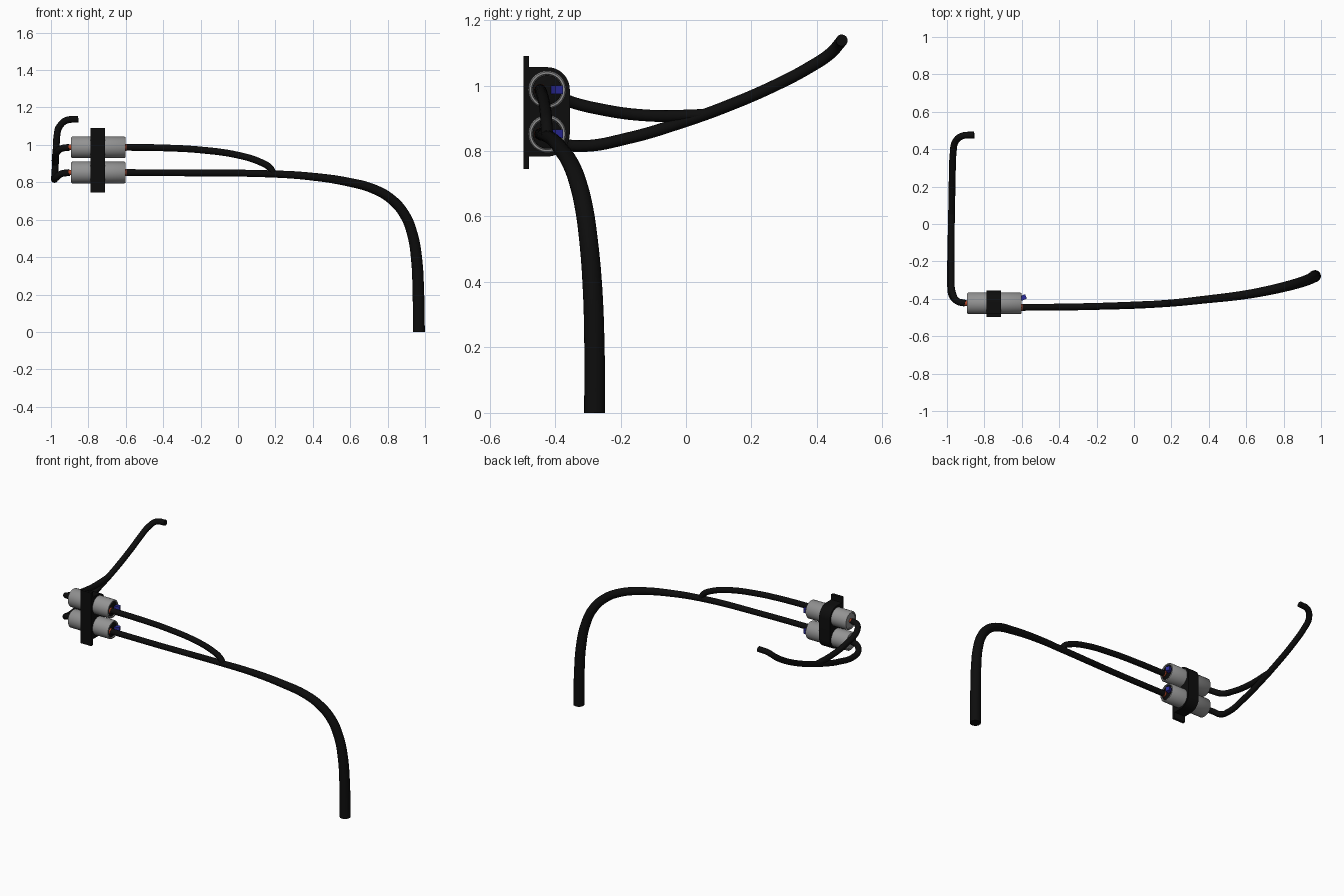
import bpy, bmesh, math
from mathutils import Vector, Matrix

if "Cube" in bpy.data.objects:
    bpy.data.objects.remove(bpy.data.objects["Cube"])

def mat(name, rgb):
    m = bpy.data.materials.new(name)
    m.diffuse_color = (*rgb, 1)
    m.use_nodes = True
    m.node_tree.nodes["Principled BSDF"].inputs["Base Color"].default_value = m.diffuse_color
    return m

BLACK = mat("black rubber", (0.004, 0.004, 0.004))
GREY = mat("grey metal", (0.29, 0.29, 0.29))
RED = mat("red fitting", (0.45, 0.06, 0.02))
BLUE = mat("blue plug", (0.025, 0.025, 0.33))

def finish(ob, angle=40):
    bpy.ops.object.select_all(action='DESELECT')
    ob.select_set(True)
    bpy.context.view_layer.objects.active = ob
    bpy.ops.object.shade_smooth_by_angle(angle=math.radians(angle))

def add_mesh(name, bm, mats):
    bmesh.ops.recalc_face_normals(bm, faces=bm.faces)
    me = bpy.data.meshes.new(name)
    bm.to_mesh(me)
    bm.free()
    ob = bpy.data.objects.new(name, me)
    bpy.context.collection.objects.link(ob)
    for m in mats:
        me.materials.append(m)
    return ob

def lathe_x(name, profile, y, z, m, seg=48):
    """Revolve (x, radius) points around an axis parallel to x; both ends are capped."""
    bm = bmesh.new()
    rings = []
    for x, r in profile:
        rings.append([bm.verts.new((x, y + r * math.cos(a), z + r * math.sin(a)))
                      for a in (2 * math.pi * i / seg for i in range(seg))])
    for a, b in zip(rings, rings[1:]):
        for i in range(seg):
            j = (i + 1) % seg
            bm.faces.new((a[i], a[j], b[j], b[i]))
    bm.faces.new(rings[0])
    bm.faces.new(rings[-1])
    ob = add_mesh(name, bm, [m])
    finish(ob)
    return ob

def hose(name, pts, depth=0.018):
    """Round hose through (x, y, z, relative radius) points."""
    cu = bpy.data.curves.new(name, 'CURVE')
    cu.dimensions = '3D'
    cu.bevel_depth = depth
    cu.bevel_resolution = 6
    cu.resolution_u = 10
    cu.use_fill_caps = True
    sp = cu.splines.new('BEZIER')
    sp.bezier_points.add(len(pts) - 1)
    for p, (x, y, z, r) in zip(sp.bezier_points, pts):
        p.co = (x, y, z)
        p.radius = r
        p.handle_left_type = p.handle_right_type = 'AUTO'
    cu.materials.append(BLACK)
    ob = bpy.data.objects.new(name, cu)
    bpy.context.collection.objects.link(ob)
    bpy.ops.object.select_all(action='DESELECT')
    ob.select_set(True)
    bpy.context.view_layer.objects.active = ob
    bpy.ops.object.convert(target='MESH')
    finish(bpy.context.object)

def box(name, lo, hi, m, rot=None):
    lo, hi = Vector(lo), Vector(hi)
    bm = bmesh.new()
    bmesh.ops.create_cube(bm, size=1)
    bmesh.ops.scale(bm, vec=hi - lo, verts=bm.verts)
    if rot:
        bmesh.ops.rotate(bm, matrix=rot, verts=bm.verts)
    bmesh.ops.translate(bm, vec=(lo + hi) / 2, verts=bm.verts)
    return add_mesh(name, bm, [m])

PY = -0.424                      # pump axis y
PUMPS = {"lower": 0.852, "upper": 0.987}
X0, X1, R = -0.892, -0.602, 0.058
OUT_Y = -0.446                   # outlet side y

for tag, z in PUMPS.items():
    # pump can: rounded rims, recessed right end
    lathe_x(tag + "_pump_can", [
        (X0 + 0.004, 0.045), (X0, 0.047), (X0, 0.053), (X0 + 0.006, R),
        (X1 - 0.006, R), (X1, 0.054), (X1, 0.048), (X1 - 0.012, 0.046)], PY, z, GREY)
    # black end cap inside the right rim
    lathe_x(tag + "_pump_end_cap", [(X1 - 0.014, 0.045), (X1 - 0.006, 0.045),
                                    (X1 - 0.003, 0.041)], PY, z, BLACK)
    # red fittings where the hoses join
    lathe_x(tag + "_inlet_fitting", [(X0 - 0.013, 0.014), (X0 + 0.01, 0.014)], PY, z, RED, 24)
    lathe_x(tag + "_outlet_fitting", [(X1 - 0.01, 0.0185), (X1 + 0.006, 0.0185)],
            OUT_Y, z, RED, 24)
    # blue electrical plug, slightly angled
    box(tag + "_plug", (-0.618, -0.408, z - 0.013), (-0.576, -0.382, z + 0.013), BLUE,
        Matrix.Rotation(math.radians(22), 3, 'Z'))

# clamp: loop around both pumps, flat against the mounting plate
BX0, BX1, BR = -0.788, -0.710, 0.069
zl, zu = PUMPS["lower"], PUMPS["upper"]
outline = [(-0.48, zl - BR)]
outline += [(PY + BR * math.cos(a), zl + BR * math.sin(a))
            for a in (math.radians(-90 + 7.5 * i) for i in range(13))]
outline += [(PY + BR * math.cos(a), zu + BR * math.sin(a))
            for a in (math.radians(7.5 * i) for i in range(13))]
outline += [(-0.48, zu + BR)]
bm = bmesh.new()
face = bm.faces.new([bm.verts.new((BX0, y, z)) for y, z in outline])
ext = bmesh.ops.extrude_face_region(bm, geom=[face])
bmesh.ops.translate(bm, vec=(BX1 - BX0, 0, 0),
                    verts=[v for v in ext["geom"] if isinstance(v, bmesh.types.BMVert)])
finish(add_mesh("pump_clamp", bm, [BLACK]))
box("mounting_plate", (BX0, -0.497, 0.745), (BX1, -0.479, 1.09), BLACK)

# main outlet hose, widening toward the floor
hose("main_outlet_hose", [
    (-0.6, OUT_Y, 0.852, 1), (-0.25, -0.442, 0.85, 1), (0.17, -0.425, 0.845, 1.05),
    (0.38, -0.404, 0.832, 1.15), (0.596, -0.378, 0.8, 1.3), (0.73, -0.353, 0.762, 1.4),
    (0.82, -0.332, 0.709, 1.48), (0.89, -0.312, 0.628, 1.55), (0.933, -0.297, 0.52, 1.6),
    (0.955, -0.286, 0.388, 1.68), (0.964, -0.28, 0.22, 1.74), (0.967, -0.279, 0, 1.8)])
# upper outlet hose, joins the main one
hose("upper_outlet_hose", [
    (-0.6, OUT_Y, 0.987, 1), (-0.4, -0.444, 0.984, 1), (-0.2, -0.44, 0.973, 1),
    (0, -0.433, 0.945, 1), (0.115, -0.428, 0.91, 1), (0.17, -0.426, 0.878, 1),
    (0.19, -0.424, 0.845, 1)])
# main inlet hose, running to the back
hose("main_inlet_hose", [
    (-0.902, PY, 0.852, 1), (-0.945, -0.412, 0.845, 1), (-0.973, -0.382, 0.824, 1),
    (-0.981, -0.32, 0.815, 1), (-0.98, -0.173, 0.84, 1), (-0.977, -0.02, 0.885, 1),
    (-0.974, 0.133, 0.94, 1), (-0.971, 0.286, 1.007, 1), (-0.967, 0.378, 1.056, 1),
    (-0.955, 0.44, 1.097, 1), (-0.92, 0.47, 1.13, 1), (-0.855, 0.476, 1.138, 1)])
# upper inlet hose, joins the main one
hose("upper_inlet_hose", [
    (-0.902, PY, 0.987, 1), (-0.945, -0.412, 0.98, 1), (-0.97, -0.37, 0.957, 1),
    (-0.977, -0.264, 0.928, 1), (-0.977, -0.11, 0.908, 1), (-0.976, 0.056, 0.91, 1)])
